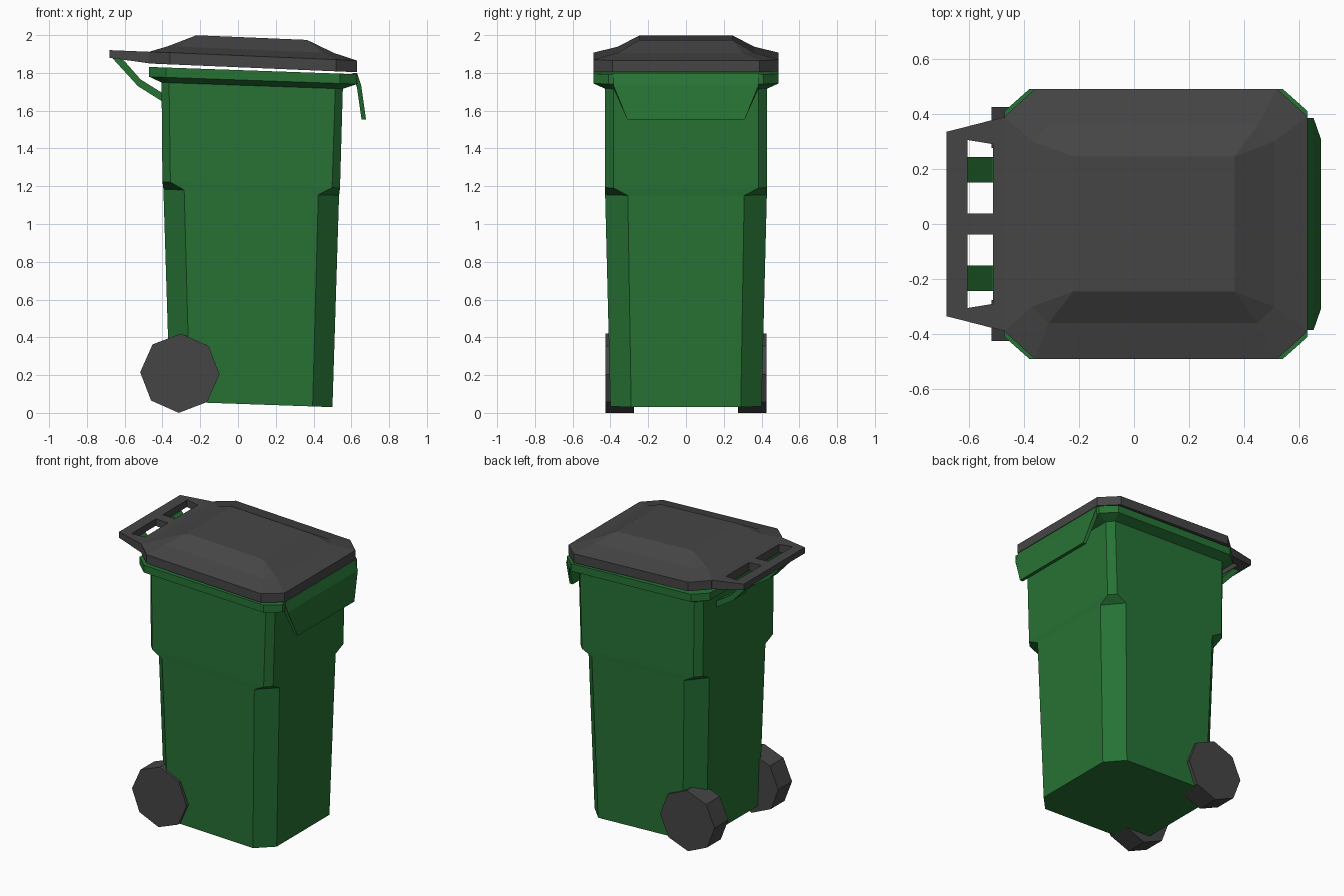
import bpy, bmesh, math

if "Cube" in bpy.data.objects:
    bpy.data.objects.remove(bpy.data.objects["Cube"])


def material(name, rgb):
    m = bpy.data.materials.new(name)
    m.diffuse_color = (*rgb, 1)
    m.use_nodes = True
    m.node_tree.nodes["Principled BSDF"].inputs["Base Color"].default_value = m.diffuse_color
    return m


GREEN = material("green_plastic", (0.02, 0.17, 0.035))
GREY = material("dark_grey", (0.06, 0.06, 0.06))


def finish(name, bm, mat):
    bmesh.ops.remove_doubles(bm, verts=bm.verts, dist=1e-4)
    bmesh.ops.recalc_face_normals(bm, faces=bm.faces)
    me = bpy.data.meshes.new(name)
    bm.to_mesh(me)
    bm.free()
    me.materials.append(mat)
    ob = bpy.data.objects.new(name, me)
    bpy.context.collection.objects.link(ob)
    return ob


def ring(x0, x1, w, cx, cy, z, tilt):
    """Rectangle with cut corners, leaning down towards +x."""
    pts = [(x0 + cx, -w), (x1 - cx, -w), (x1, -w + cy), (x1, w - cy),
           (x1 - cx, w), (x0 + cx, w), (x0, w - cy), (x0, -w + cy)]
    return [(x, y, z - tilt * x) for x, y in pts]


def loft(name, rings, mat):
    bm = bmesh.new()
    rows = [[bm.verts.new(p) for p in r] for r in rings]
    n = len(rows[0])
    for a, b in zip(rows, rows[1:]):
        for i in range(n):
            j = (i + 1) % n
            bm.faces.new((a[i], a[j], b[j], b[i]))
    bm.faces.new(rows[0][::-1])
    bm.faces.new(rows[-1])
    return finish(name, bm, mat)


# Tapered body with wide lower corner cuts, a step, and a flared rim
loft("body", [ring(*r, 0.035) for r in (
    (-0.36, 0.50, 0.40, 0.105, 0.11, 0.048),
    (-0.395, 0.535, 0.428, 0.11, 0.12, 1.17),
    (-0.40, 0.54, 0.43, 0.042, 0.045, 1.21),
    (-0.405, 0.555, 0.43, 0.04, 0.045, 1.735),
    (-0.47, 0.63, 0.49, 0.09, 0.08, 1.763),
    (-0.47, 0.63, 0.49, 0.09, 0.08, 1.815))], GREEN)

# Lid with sloped shoulders and a flat raised panel
loft("lid", [ring(*r, 0.042) for r in (
    (-0.47, 0.63, 0.49, 0.11, 0.10, 1.83),
    (-0.47, 0.63, 0.49, 0.11, 0.10, 1.892),
    (-0.37, 0.51, 0.36, 0.06, 0.06, 1.926),
    (-0.22, 0.365, 0.245, 0, 0, 1.99))], GREY)

# Lid handle: plate with two openings
bm = bmesh.new()
cols = [(-0.68, 0.335, 0.31), (-0.605, 0.354, 0.305),
        (-0.512, 0.378, 0.29), (-0.46, 0.39, 0.29)]
grid = [[bm.verts.new((x, y, 1.892 - 0.042 * x))
         for y in (-out, -hole, -0.038, 0.038, hole, out)]
        for x, out, hole in cols]
for i in range(3):
    for j in range(5):
        if i == 1 and j in (1, 3):
            continue
        bm.faces.new((grid[i][j], grid[i + 1][j],
                      grid[i + 1][j + 1], grid[i][j + 1]))
top = bm.faces[:]
ext = bmesh.ops.extrude_face_region(bm, geom=top, use_keep_orig=True)
for v in ext["geom"]:
    if isinstance(v, bmesh.types.BMVert):
        v.co.z = 1.88 - 0.14 * (v.co.x + 0.68)
finish("lid_handle", bm, GREY)

# Bent brackets from the body up to the handle
profile = [(-0.665, 1.878), (-0.615, 1.878), (-0.515, 1.765),
           (-0.395, 1.69), (-0.395, 1.645), (-0.53, 1.73)]
for side, s in (("left", -1), ("right", 1)):
    loft(f"handle_bracket_{side}",
         [[(x, s * y, z) for x, z in profile] for y in (0.15, 0.243)], GREEN)

# Grab flap hanging from the front rim
flap = [(0.605, 1.80, 0.385), (0.63, 1.80, 0.385), (0.652, 1.735, 0.385),
        (0.678, 1.553, 0.31), (0.654, 1.553, 0.31), (0.63, 1.72, 0.385)]
loft("front_flap", [[(x, s * w, z) for x, z, w in flap] for s in (-1, 1)], GREEN)

# Eight-sided wheels
for side, s in (("left", -1), ("right", 1)):
    loft(f"wheel_{side}",
         [[(-0.308 + 0.21 * math.cos(a), s * y, 0.21 + 0.21 * math.sin(a))
           for a in (math.radians(45 * k - 1.5) for k in range(8))]
          for y in (0.275, 0.425)], GREY)
